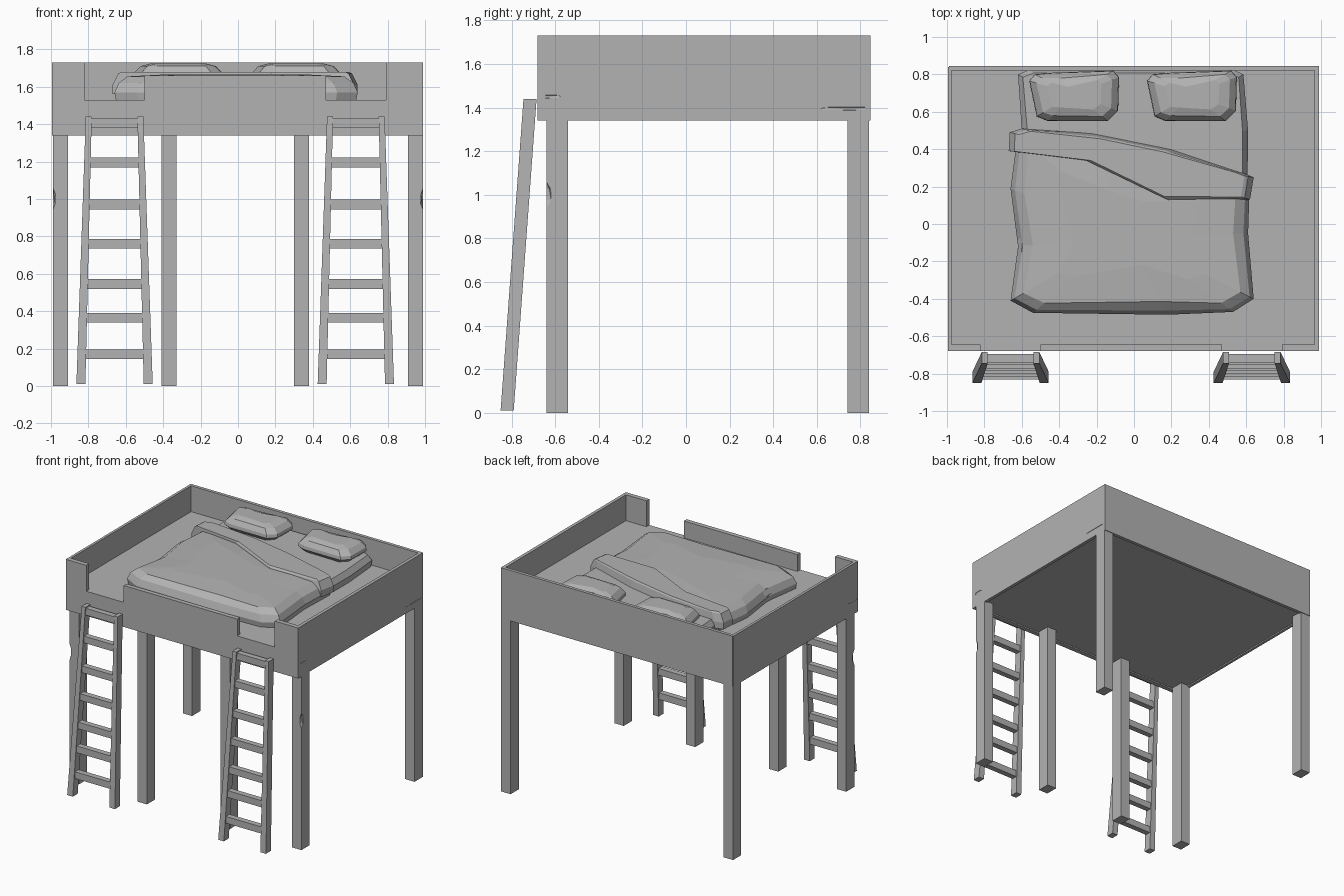
import bpy, bmesh
from mathutils import Vector

if "Cube" in bpy.data.objects:
    bpy.data.objects.remove(bpy.data.objects["Cube"])

grey = bpy.data.materials.new("plain grey")
grey.use_nodes = True
COLOUR = (0.45, 0.45, 0.45, 1)
grey.diffuse_color = COLOUR
grey.node_tree.nodes["Principled BSDF"].inputs["Base Color"].default_value = COLOUR


def finish(name, bm):
    bmesh.ops.recalc_face_normals(bm, faces=bm.faces)
    mesh = bpy.data.meshes.new(name)
    bm.to_mesh(mesh)
    bm.free()
    mesh.materials.append(grey)
    ob = bpy.data.objects.new(name, mesh)
    bpy.context.scene.collection.objects.link(ob)
    return ob


def loft(name, rings):
    """Skin a stack of equal-length rings and cap both ends."""
    bm = bmesh.new()
    loops = [[bm.verts.new(p) for p in ring] for ring in rings]
    n = len(loops[0])
    for a, b in zip(loops, loops[1:]):
        for i in range(n):
            j = (i + 1) % n
            bm.faces.new((a[i], a[j], b[j], b[i]))
    bm.faces.new(loops[0][::-1])
    bm.faces.new(loops[-1])
    return finish(name, bm)


def rect(x0, x1, y0, y1, z):
    return [(x0, y0, z), (x1, y0, z), (x1, y1, z), (x0, y1, z)]


def box(name, x0, x1, y0, y1, z0, z1):
    return loft(name, [rect(x0, x1, y0, y1, z0), rect(x0, x1, y0, y1, z1)])


def mound(name, outline, layers):
    """Soft slab: the outline shrinks by an inset at each height."""
    mid = sum((Vector(p) for p in outline), Vector((0, 0))) / len(outline)
    rings = []
    for inset, z in layers:
        ring = []
        for p in outline:
            d = Vector(p) - mid
            q = mid + d * (1 - inset / max(d.length, 0.15))
            ring.append((q.x, q.y, z))
        rings.append(ring)
    return loft(name, rings)


def notch(ob, centre, size):
    """Cut a diamond-shaped chip out of a wooden part."""
    bm = bmesh.new()
    bmesh.ops.create_icosphere(bm, subdivisions=1, radius=1)
    bmesh.ops.scale(bm, vec=size, verts=bm.verts)
    bmesh.ops.translate(bm, vec=centre, verts=bm.verts)
    cutter = finish("chip_cutter", bm)
    cutter.hide_render = True
    mod = ob.modifiers.new("chip", 'BOOLEAN')
    mod.operation, mod.object, mod.solver = 'DIFFERENCE', cutter, 'EXACT'
    bpy.context.view_layer.objects.active = ob
    bpy.ops.object.modifier_apply(modifier=mod.name)
    bpy.data.objects.remove(cutter)


# Platform and surrounding boards
LOW, FLOOR, TOP = 1.34, 1.53, 1.73
box("platform", -0.98, 0.98, -0.65, 0.83, LOW + 0.01, FLOOR)
box("back_board", -0.99, 0.99, 0.82, 0.845, LOW, TOP)
right_board = box("right_board", -0.995, -0.975, -0.68, 0.84, LOW, TOP)
left_board = box("left_board", 0.965, 0.99, -0.68, 0.84, LOW, TOP)
notch(left_board, (0.995, 0.75, 1.395), (0.01, 0.2, 0.012))
notch(left_board, (0.995, -0.64, 1.45), (0.01, 0.1, 0.012))
notch(right_board, (-1.0, -0.62, 1.45), (0.01, 0.1, 0.015))

# Front board with two openings for the ladders
profile = [(-0.99, LOW), (0.99, LOW), (0.99, TOP), (0.79, TOP), (0.79, FLOOR),
           (0.47, FLOOR), (0.47, 1.66), (-0.5, 1.66), (-0.5, FLOOR),
           (-0.82, FLOOR), (-0.82, TOP), (-0.99, TOP)]
loft("front_board", [[(x, y, z) for x, z in profile] for y in (-0.68, -0.645)])

# Legs: four along the front, two at the back
for i, x in enumerate((-0.95, -0.37, 0.34, 0.95)):
    leg = box(f"front_leg_{i + 1}", x - 0.04, x + 0.04, -0.64, -0.54, 0, 1.36)
    if abs(x) > 0.9:
        side = 1 if x > 0 else -1
        notch(leg, (x + side * 0.04, -0.64, 1.0), (0.015, 0.025, 0.06))
for side, label in ((-1, "right"), (1, "left")):
    x = side * 0.95
    box(f"back_{label}_leg", x - 0.04, x + 0.04, 0.74, 0.84, 0, 1.36)

# Ladders: splayed leaning rails with rungs
FOOT_Z, HEAD_Z = 0.01, 1.44
for cx, label in ((-0.66, "right"), (0.63, "left")):
    for s, end in ((-1, "outer" if cx < 0 else "inner"), (1, "inner" if cx < 0 else "outer")):
        foot, head = cx + s * 0.18, cx + s * 0.138
        loft(f"{label}_ladder_{end}_rail",
             [rect(foot - 0.024, foot + 0.024, -0.85, -0.79, FOOT_Z),
              rect(head - 0.016, head + 0.016, -0.745, -0.685, HEAD_Z)])
    for i, z in enumerate((0.17, 0.365, 0.545, 0.76, 0.97, 1.195, 1.405)):
        t = (z - FOOT_Z) / (HEAD_Z - FOOT_Z)
        half = 0.17 - 0.04 * t
        y = -0.82 + 0.105 * t
        box(f"{label}_ladder_rung_{i + 1}", cx - half, cx + half,
            y - 0.022, y + 0.022, z - 0.026, z + 0.026)

# Mattress
sheet = [(-0.63, -0.4), (0.6, -0.4), (0.61, 0.5), (0.585, 0.8), (0.53, 0.825),
         (-0.56, 0.825), (-0.62, 0.8), (-0.6, 0.5)]
mound("mattress", sheet, [(0.01, FLOOR - 0.01), (0, 1.58), (0.03, 1.62)])

# Blanket with a soft sloping rim
blanket = [(-0.66, -0.41), (-0.54, -0.475), (0.18, -0.485), (0.53, -0.47),
           (0.64, -0.4), (0.61, -0.05), (0.62, 0.25), (0.2, 0.38),
           (-0.22, 0.46), (-0.62, 0.49), (-0.66, 0.19), (-0.62, -0.12)]
mound("blanket", blanket, [(0.01, FLOOR - 0.01), (0, 1.57), (0.025, 1.62),
                           (0.08, 1.655), (0.3, 1.665)])

# Turned-back edge of the blanket
fold = [(-0.67, 0.39), (-0.28, 0.34), (0.2, 0.11), (0.62, 0.13), (0.64, 0.25),
        (0.59, 0.27), (0.2, 0.4), (-0.22, 0.485), (-0.6, 0.51), (-0.665, 0.49)]
mound("blanket_fold", fold, [(0, 1.56), (0, 1.61), (0.03, 1.67), (0.05, 1.68)])

# Pillows
half_pillow = [(-0.24, 0.08), (-0.2, -0.11), (-0.14, -0.135), (0.18, -0.135),
               (0.235, -0.08), (0.24, 0.1), (0.21, 0.135), (-0.1, 0.125),
               (-0.21, 0.115)]
for cx, label in ((-0.32, "right"), (0.31, "left")):
    outline = [(cx + x, 0.685 + y) for x, y in half_pillow]
    mound(f"{label}_pillow", outline, [(0.05, 1.61), (0, 1.65), (0.005, 1.675),
                                       (0.04, 1.71), (0.1, 1.725)])
